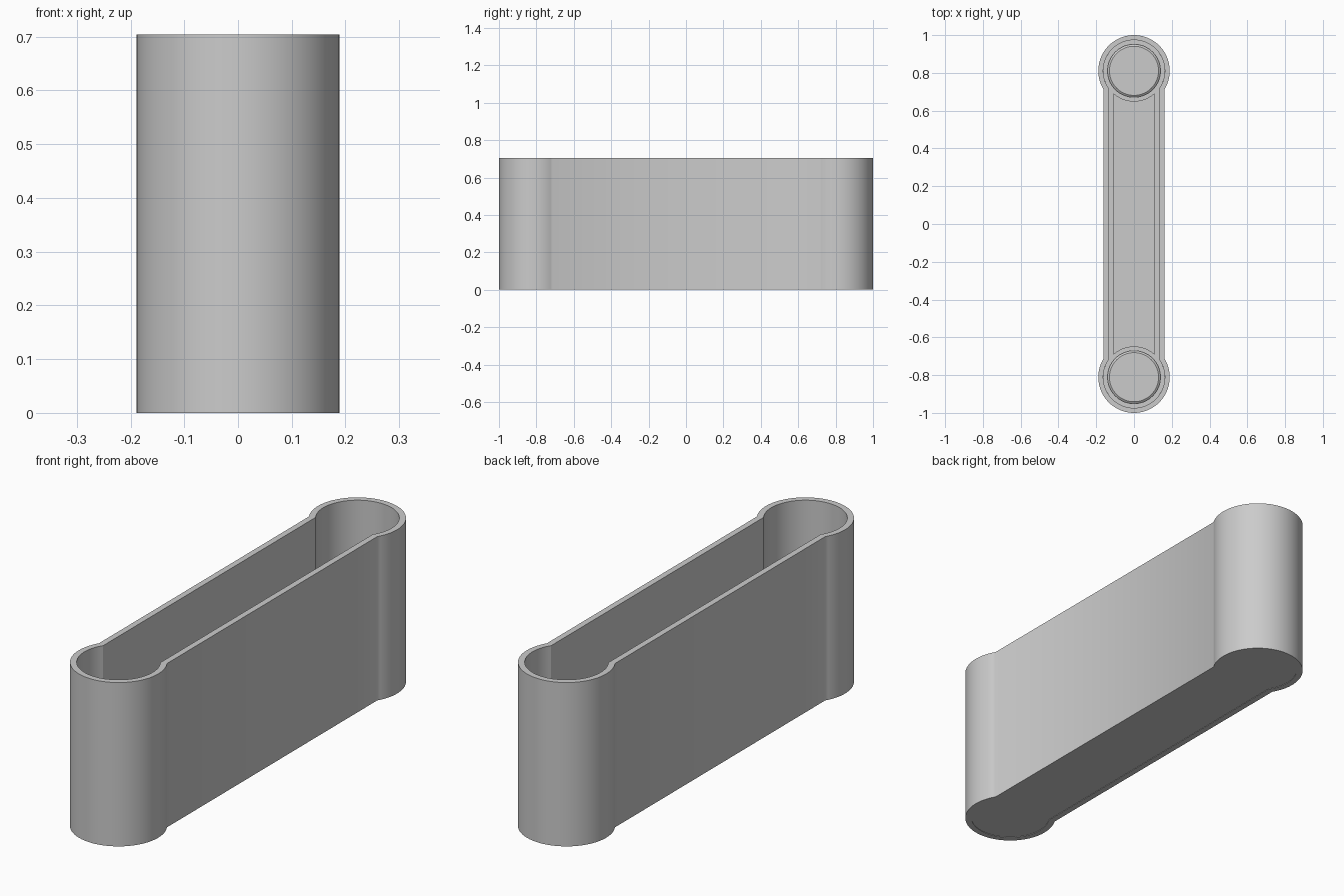
import bpy, bmesh, math

if "Cube" in bpy.data.objects:
    bpy.data.objects.remove(bpy.data.objects["Cube"])

H = 0.704            # overall height
CY = 0.811           # centre of each round end
R_OUT, W_OUT = 0.189, 0.162    # outer end radius / half width of the straight part
R_IN, W_IN = 0.163, 0.136      # inner end radius / half width
R_HOLE, W_HOLE = 0.140, 0.108  # inside edges of the flat floor trim
SEG = 64


def outline(r, w):
    """Dog-bone outline: two large arcs joined by straight sides."""
    a = math.asin(w / r)
    start, sweep = -(math.pi / 2 - a), 2 * math.pi - 2 * a
    start = -math.pi / 2 + a
    pts = [(r * math.cos(start + sweep * i / SEG),
            CY + r * math.sin(start + sweep * i / SEG)) for i in range(SEG + 1)]
    return pts + [(-x, -y) for x, y in pts]


def circle(r, cy):
    return [(r * math.cos(2 * math.pi * i / SEG), cy + r * math.sin(2 * math.pi * i / SEG))
            for i in range(SEG)]


def loop(bm, pts, z):
    return [bm.verts.new((x, y, z)) for x, y in pts]


def bridge(bm, a, b):
    n = len(a)
    for i in range(n):
        j = (i + 1) % n
        bm.faces.new((a[i], a[j], b[j], b[i]))


def finish(bm, name):
    me = bpy.data.meshes.new(name)
    bm.to_mesh(me)
    bm.free()
    ob = bpy.data.objects.new(name, me)
    bpy.context.collection.objects.link(ob)
    bpy.ops.object.select_all(action='DESELECT')
    bpy.context.view_layer.objects.active = ob
    ob.select_set(True)
    bpy.ops.object.shade_smooth_by_angle(angle=math.radians(30))
    return ob


# Outer wall: closed band with flat rims
bm = bmesh.new()
outer, inner = outline(R_OUT, W_OUT), outline(R_IN, W_IN)
rings = [loop(bm, outer, 0), loop(bm, outer, H), loop(bm, inner, H), loop(bm, inner, 0)]
for k in range(4):
    bridge(bm, rings[k], rings[(k + 1) % 4])
bmesh.ops.recalc_face_normals(bm, faces=bm.faces)
finish(bm, "wall")

# Thin floor sheet, facing up into the tray
bm = bmesh.new()
bm.faces.new(loop(bm, inner, 0.002))
finish(bm, "floor")

# Round trims and low pads at both ends
for name, s in (("back", 1), ("front", -1)):
    bm = bmesh.new()
    bridge(bm, loop(bm, circle(R_HOLE, s * CY), 0.012), loop(bm, circle(R_IN, s * CY), 0.012))
    finish(bm, name + "_floor_ring")
    bm = bmesh.new()
    low, high = loop(bm, circle(R_HOLE, s * CY), 0.003), loop(bm, circle(0.130, s * CY), 0.010)
    bridge(bm, low, high)
    bm.faces.new(high)
    finish(bm, name + "_floor_pad")

# Straight trims along both sides of the floor
for name, s in (("right", 1), ("left", -1)):
    bm = bmesh.new()
    y0, y1 = CY - math.sqrt(R_IN**2 - W_HOLE**2), CY - math.sqrt(R_IN**2 - W_IN**2)
    pts = [(s * W_HOLE, -y0), (s * W_HOLE, y0), (s * W_IN, y1), (s * W_IN, -y1)]
    bm.faces.new(loop(bm, pts if s > 0 else pts[::-1], 0.012))
    finish(bm, name + "_floor_strip")
